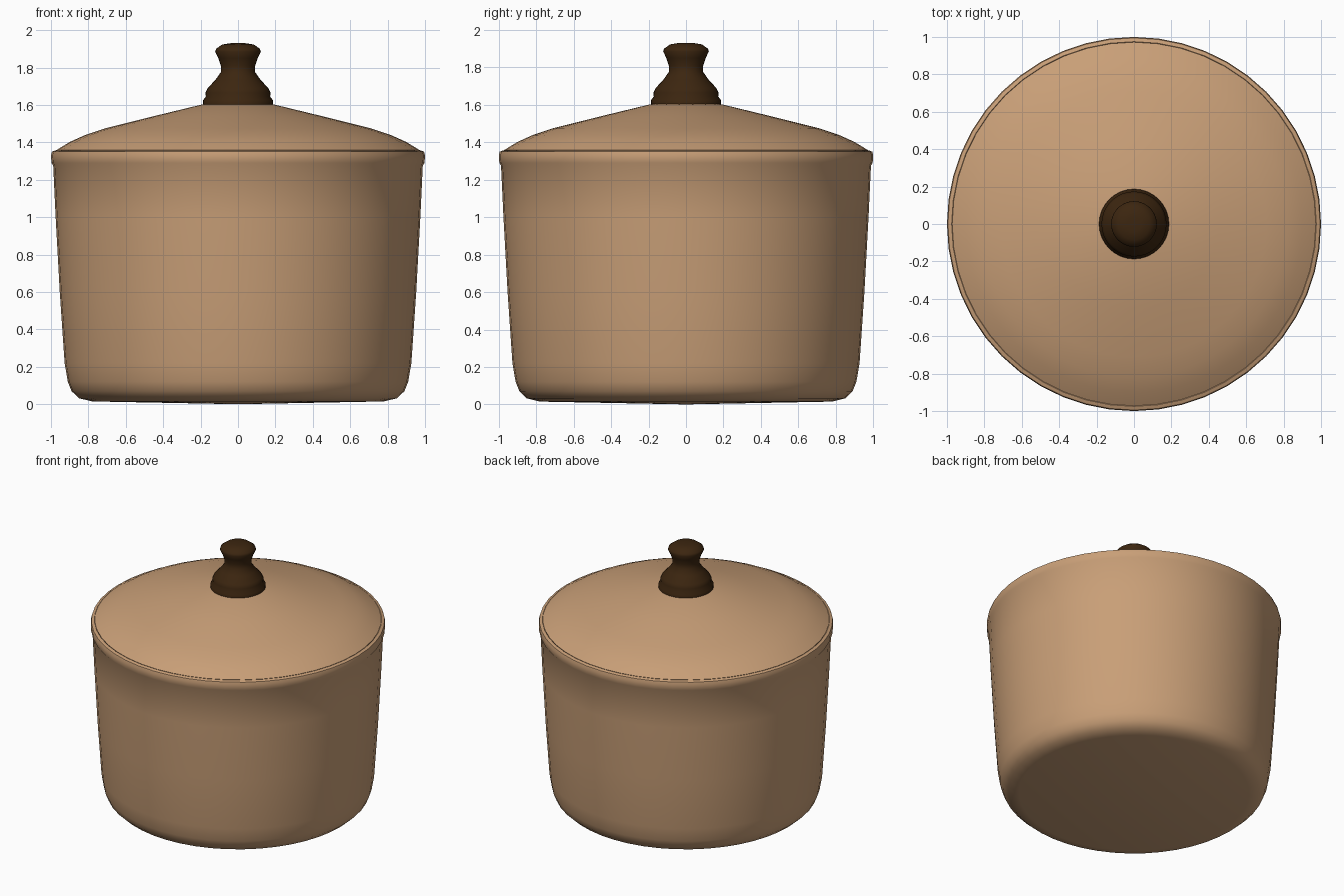
import bpy, bmesh, math

cube = bpy.data.objects.get("Cube")
if cube:
    bpy.data.objects.remove(cube, do_unlink=True)


def material(name, colour):
    mat = bpy.data.materials.new(name)
    mat.use_nodes = True
    mat.diffuse_color = (*colour, 1)
    bsdf = next(n for n in mat.node_tree.nodes if n.type == 'BSDF_PRINCIPLED')
    bsdf.inputs["Base Color"].default_value = (*colour, 1)
    return mat


def lathe(name, profile, mat, sides, angle):
    """Spin a (radius, height) profile, listed bottom to top outside, around z."""
    bm = bmesh.new()
    verts = [bm.verts.new((r, 0, z)) for r, z in profile]
    edges = [bm.edges.new(pair) for pair in zip(verts, verts[1:])]
    bmesh.ops.spin(bm, geom=verts + edges, cent=(0, 0, 0), axis=(0, 0, 1),
                   angle=math.tau, steps=sides, use_duplicate=False)
    bmesh.ops.remove_doubles(bm, verts=bm.verts, dist=0.0005)
    bmesh.ops.recalc_face_normals(bm, faces=bm.faces)
    mesh = bpy.data.meshes.new(name)
    bm.to_mesh(mesh)
    bm.free()
    mesh.materials.append(mat)
    obj = bpy.data.objects.new(name, mesh)
    bpy.context.collection.objects.link(obj)
    bpy.ops.object.select_all(action='DESELECT')
    obj.select_set(True)
    bpy.context.view_layer.objects.active = obj
    bpy.ops.object.shade_smooth_by_angle(angle=math.radians(angle))
    return obj


clay = material("warm clay", (0.58, 0.345, 0.185))
wood = material("dark wood", (0.045, 0.019, 0.005))

# Hollow pot with a rolled rim and a rounded base
lathe("pot_body", [
    (0, 0), (0.78, 0.015), (0.85, 0.032), (0.89, 0.07), (0.91, 0.12),
    (0.927, 0.22), (0.953, 0.6), (0.975, 1.0), (0.988, 1.275),
    (0.997, 1.29), (1.0, 1.33), (0.995, 1.35), (0.975, 1.357), (0.95, 1.33),
    (0.93, 1.0), (0.88, 0.2), (0.82, 0.09), (0, 0.07)], clay, 48, 40)

# Shallow conical lid with a softened shoulder
lathe("lid", [
    (0, 1.34), (0.965, 1.34), (0.972, 1.358), (0.9, 1.402), (0.82, 1.438),
    (0.71, 1.475), (0.45, 1.54), (0.19, 1.603), (0, 1.61)], clay, 48, 40)

# Turned knob with a base ring, bulb, waist and cap
lathe("lid_knob", [
    (0, 1.6), (0.187, 1.6), (0.187, 1.625), (0.172, 1.645), (0.174, 1.665),
    (0.162, 1.69), (0.12, 1.735), (0.092, 1.775), (0.092, 1.81),
    (0.105, 1.85), (0.122, 1.885), (0.117, 1.9), (0.085, 1.923),
    (0.04, 1.93), (0, 1.93)], wood, 32, 45)
